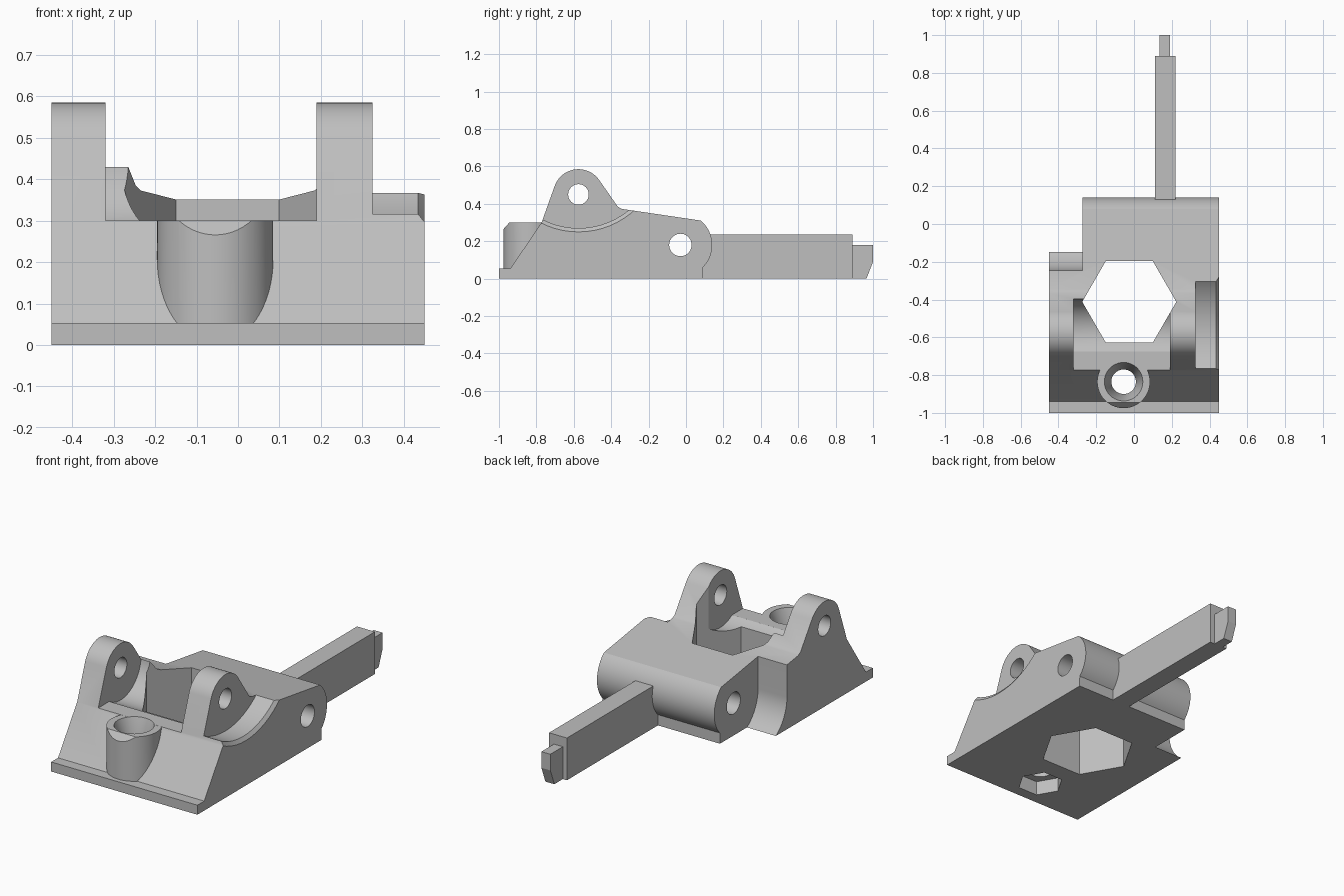
import bpy, bmesh
from math import pi, cos, sin, radians
from mathutils import Matrix

cube = bpy.data.objects.get("Cube")
if cube:
    bpy.data.objects.remove(cube, do_unlink=True)

grey = bpy.data.materials.new("plain grey")
grey.use_nodes = True
colour = (0.52, 0.52, 0.52, 1)
grey.diffuse_color = colour
grey.node_tree.nodes["Principled BSDF"].inputs["Base Color"].default_value = colour


def finish(name, bm):
    bmesh.ops.recalc_face_normals(bm, faces=bm.faces)
    mesh = bpy.data.meshes.new(name)
    bm.to_mesh(mesh)
    bm.free()
    mesh.materials.append(grey)
    ob = bpy.data.objects.new(name, mesh)
    bpy.context.collection.objects.link(ob)
    return ob


def prism(name, outline, x0, x1):
    """Extrude a side outline of (y, z) points from x0 to x1."""
    bm = bmesh.new()
    face = bm.faces.new([bm.verts.new((x0, y, z)) for y, z in outline])
    new = bmesh.ops.extrude_face_region(bm, geom=[face])["geom"]
    verts = [g for g in new if isinstance(g, bmesh.types.BMVert)]
    bmesh.ops.translate(bm, verts=verts, vec=(x1 - x0, 0, 0))
    return finish(name, bm)


def cone(name, centre, r0, r1, length, axis="Z", sides=64, turn=0.0):
    """Cone or cylinder starting at centre and running along +axis."""
    bm = bmesh.new()
    bmesh.ops.create_cone(bm, cap_ends=True, segments=sides, radius1=r0,
                          radius2=r1, depth=length)
    m = Matrix.Translation((0, 0, length / 2))
    m = Matrix.Rotation(turn, 4, "Z") @ m
    if axis == "X":
        m = Matrix.Rotation(pi / 2, 4, "Y") @ m
    bm.transform(Matrix.Translation(centre) @ m)
    return finish(name, bm)


def box(name, x0, x1, y0, y1, z0, z1):
    return prism(name, [(y0, z0), (y1, z0), (y1, z1), (y0, z1)], x0, x1)


def combine(target, other, operation="DIFFERENCE"):
    mod = target.modifiers.new("combine", "BOOLEAN")
    mod.operation, mod.solver, mod.object = operation, "EXACT", other
    bpy.context.view_layer.objects.active = target
    bpy.ops.object.modifier_apply(modifier=mod.name)
    bpy.data.objects.remove(other, do_unlink=True)


def arc(cy, cz, r, a0, a1, n):
    angles = [radians(a0 + (a1 - a0) * i / n) for i in range(n + 1)]
    return [(cy + r * cos(a), cz + r * sin(a)) for a in angles]


# Pivot axes seen from the side: lug hole and rear hole
LUG = (-0.575, 0.45)
REAR = (-0.03, 0.18)

# Main block with lug outline and rounded back
outline = [(0.09, 0), (-1, 0), (-1, 0.053), (-0.94, 0.053), (-0.772, 0.3)]
outline += arc(*LUG, 0.135, 159, 34, 24)
outline += [(-0.365, 0.385), (-0.345, 0.373)]
outline += arc(*REAR, 0.17, 50, -45, 24)
body = prism("base_block", outline, -0.45, 0.45)

# Bolt boss on the front slope, with its front lip bevelled
BOLT = (-0.055, -0.835)
combine(body, cone("boss", (*BOLT, 0.01), 0.14, 0.14, 0.29), "UNION")
combine(body, prism("lip_cut", [(-1.02, 0.215), (-0.94, 0.305), (-1.02, 0.305)],
                    -0.3, 0.2))

# Space between the lugs: a round groove and a flat shelf
combine(body, cone("groove_cut", (-0.32, *LUG), 0.18, 0.18, 0.51, "X"))
combine(body, box("shelf_cut", -0.32, 0.19, -0.9, LUG[0], 0.3005, 0.7))

# Large shallow scoop beside the left lug, flared at the outside
combine(body, cone("scoop_cut", (0.325, LUG[0], 0.695), 0.425, 0.425, 0.2, "X"))
combine(body, cone("flare_cut", (0.435, LUG[0], 0.695), 0.425, 0.452, 0.02, "X"))

# Hexagonal opening
combine(body, cone("hex_cut", (-0.025, -0.412, -0.1), 0.249, 0.249, 1,
                   sides=6, turn=pi / 2))

# Rear right corner notch with a rounded lower wall
notch = arc(*REAR, 0.215, 180, 240, 16)
notch = [(0.3, 0.6), (-0.245, 0.6)] + notch + [(0.3, -0.05)]
combine(body, prism("notch_cut", notch, -0.6, -0.272))

# Pivot holes
for centre, radius in ((LUG, 0.055), (REAR, 0.06)):
    combine(body, cone("pivot_cut", (-0.6, *centre), radius, radius, 1.2, "X", 40))

# Bolt hole: funnel, bore and hexagonal nut pocket
combine(body, cone("bore_cut", (*BOLT, -0.1), 0.065, 0.065, 0.5, sides=40))
combine(body, cone("funnel_cut", (*BOLT, 0.18), 0.065, 0.105, 0.13, sides=40))
combine(body, cone("nut_cut", (*BOLT, -0.02), 0.12, 0.12, 0.1, sides=6, turn=pi / 2))

# Rear arm and its tapered tip
arm = box("rear_arm", 0.11, 0.22, 0.06, 0.89, 0, 0.235)
tip = prism("arm_tip", [(0.88, 0), (0.965, 0), (1, 0.09), (1, 0.18), (0.88, 0.18)],
            0.135, 0.19)

# Smooth curved faces, keep corners sharp
bpy.ops.object.select_all(action="DESELECT")
body.select_set(True)
bpy.context.view_layer.objects.active = body
bpy.ops.object.shade_smooth_by_angle(angle=radians(25))
